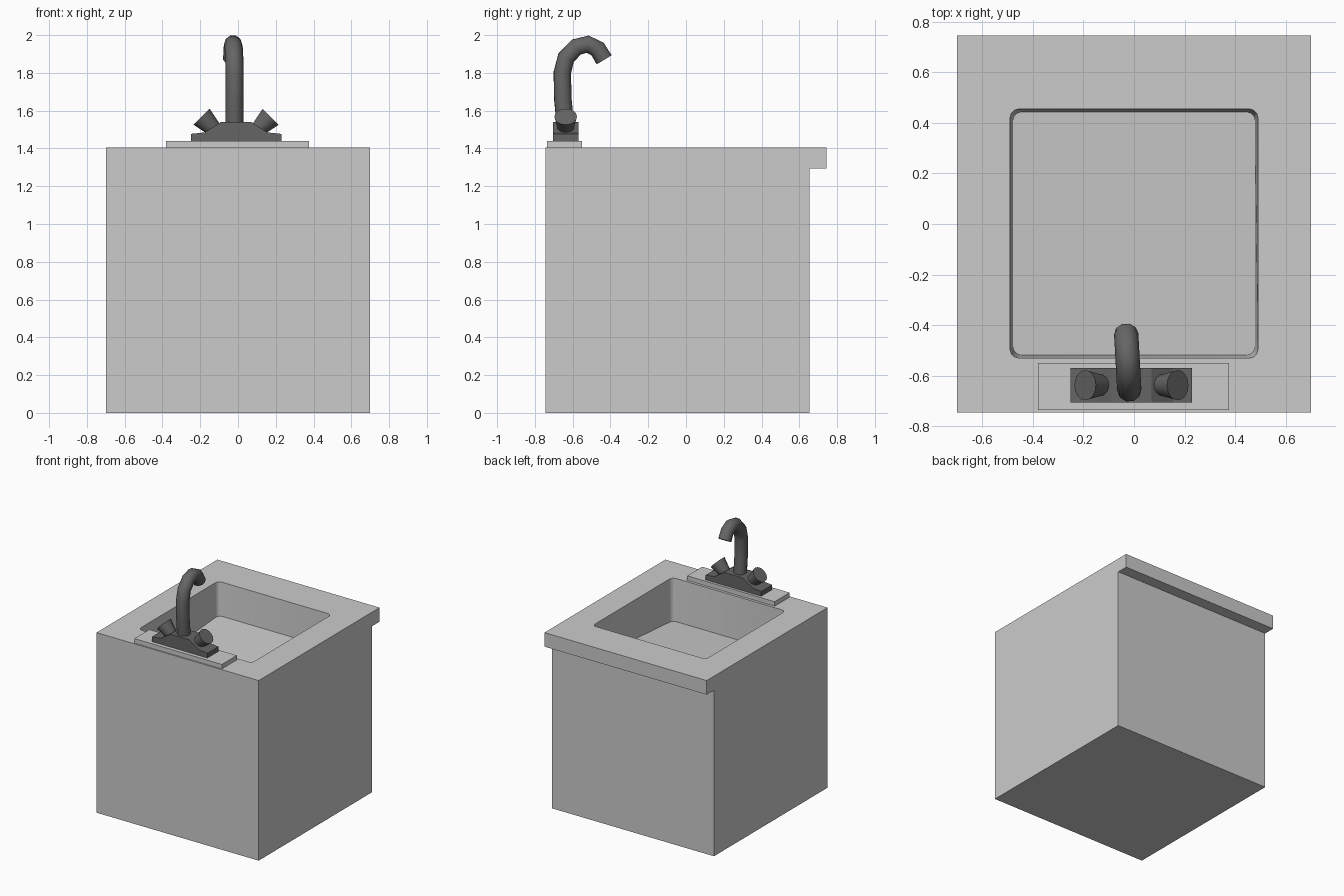
import bpy, bmesh, math
from mathutils import Vector, Matrix

if "Cube" in bpy.data.objects:
    bpy.data.objects.remove(bpy.data.objects["Cube"])

dark = bpy.data.materials.new("dark_metal")
dark.diffuse_color = (0.13, 0.13, 0.13, 1)
dark.use_nodes = True
dark.node_tree.nodes["Principled BSDF"].inputs["Base Color"].default_value = dark.diffuse_color


def add(name, bm, mat=None):
    bmesh.ops.recalc_face_normals(bm, faces=bm.faces)
    me = bpy.data.meshes.new(name)
    bm.to_mesh(me)
    bm.free()
    ob = bpy.data.objects.new(name, me)
    bpy.context.collection.objects.link(ob)
    if mat:
        me.materials.append(mat)
    return ob


def prism(name, pts, vec, mat=None):
    """Extrude a closed 3D outline along vec."""
    bm = bmesh.new()
    face = bm.faces.new([bm.verts.new(p) for p in pts])
    new = bmesh.ops.extrude_face_region(bm, geom=[face])["geom"]
    bmesh.ops.translate(bm, vec=vec, verts=[v for v in new if isinstance(v, bmesh.types.BMVert)])
    return add(name, bm, mat)


def smooth(ob, angle=40):
    bpy.ops.object.select_all(action='DESELECT')
    ob.select_set(True)
    bpy.context.view_layer.objects.active = ob
    bpy.ops.object.shade_smooth_by_angle(angle=math.radians(angle))


# Cabinet with overhanging counter lip
side = [(-0.745, 0), (0.655, 0), (0.655, 1.295), (0.745, 1.295), (0.745, 1.405), (-0.745, 1.405)]
cabinet = prism("cabinet", [(-0.70, y, z) for y, z in side], (1.40, 0, 0))

# Basin cutter: rounded, slightly tapered walls and a floor sloping toward the faucet
bm = bmesh.new()
bmesh.ops.create_cube(bm, size=1)
for v in bm.verts:
    top, far = v.co.z > 0, v.co.y > 0
    inset = 0 if top else 0.012
    v.co = Vector((math.copysign(0.49 - inset, v.co.x),
                   0.455 - inset if far else -0.53 + inset,
                   1.405 if top else (1.145 if far else 1.075)))
uprights = [e for e in bm.edges if abs(e.verts[0].co.z - e.verts[1].co.z) > 0.2]
bmesh.ops.bevel(bm, geom=uprights, offset=0.033, segments=3, profile=0.5, affect='EDGES')
for v in bm.verts:
    if v.co.z > 1.4:
        v.co.z = 1.42
cutter = add("basin_cutter", bm)
cutter.hide_render = True
cut = cabinet.modifiers.new("basin", 'BOOLEAN')
cut.object, cut.operation, cut.solver = cutter, 'DIFFERENCE', 'EXACT'
bpy.context.view_layer.objects.active = cabinet
bpy.ops.object.modifier_apply(modifier=cut.name)
bpy.data.objects.remove(cutter)
smooth(cabinet)

# Mounting plate
prism("mounting_plate", [(x, y, 1.405) for x, y in
      [(-0.38, -0.735), (0.375, -0.735), (0.375, -0.55), (-0.38, -0.55)]], (0, 0, 0.035))

# Faucet base, stepped profile mirrored about its centre
CX = -0.01
half = [(0.24, 1.44), (0.24, 1.477), (0.165, 1.485), (0.08, 1.54)]
outline = half + [(-x, z) for x, z in reversed(half)]
prism("faucet_base", [(CX + x, -0.705, z) for x, z in outline], (0, 0.135, 0), dark)

# Flared tap knobs leaning outward
for s, name in ((-1, "left_knob"), (1, "right_knob")):
    axis = Vector((s, 0, 1)).normalized()
    bm = bmesh.new()
    bmesh.ops.create_cone(bm, cap_ends=True, segments=16, radius1=0.038, radius2=0.06, depth=0.11)
    centre = Vector((CX + s * 0.183, -0.637, 1.568)) - axis * 0.055
    bm.transform(Matrix.Translation(centre) @ axis.to_track_quat('Z', 'Y').to_matrix().to_4x4())
    smooth(add(name, bm, dark))

# Gooseneck spout
path = [(-0.638, 1.52), (-0.652, 1.66), (-0.655, 1.80), (-0.635, 1.88),
        (-0.58, 1.937), (-0.52, 1.952), (-0.467, 1.925), (-0.434, 1.87)]
cu = bpy.data.curves.new("spout_path", 'CURVE')
cu.dimensions, cu.bevel_depth, cu.bevel_resolution, cu.use_fill_caps = '3D', 0.048, 3, True
sp = cu.splines.new('POLY')
sp.points.add(len(path) - 1)
for p, (y, z) in zip(sp.points, path):
    p.co = (-0.019 - 0.055 * (y + 0.65), y, z, 1)
tmp = bpy.data.objects.new("spout_path", cu)
bpy.context.collection.objects.link(tmp)
bpy.context.view_layer.update()
bm = bmesh.new()
bm.from_mesh(tmp.to_mesh())
bmesh.ops.remove_doubles(bm, verts=bm.verts, dist=0.0005)
tmp.to_mesh_clear()
bpy.data.objects.remove(tmp)
smooth(add("spout", bm, dark), 50)
